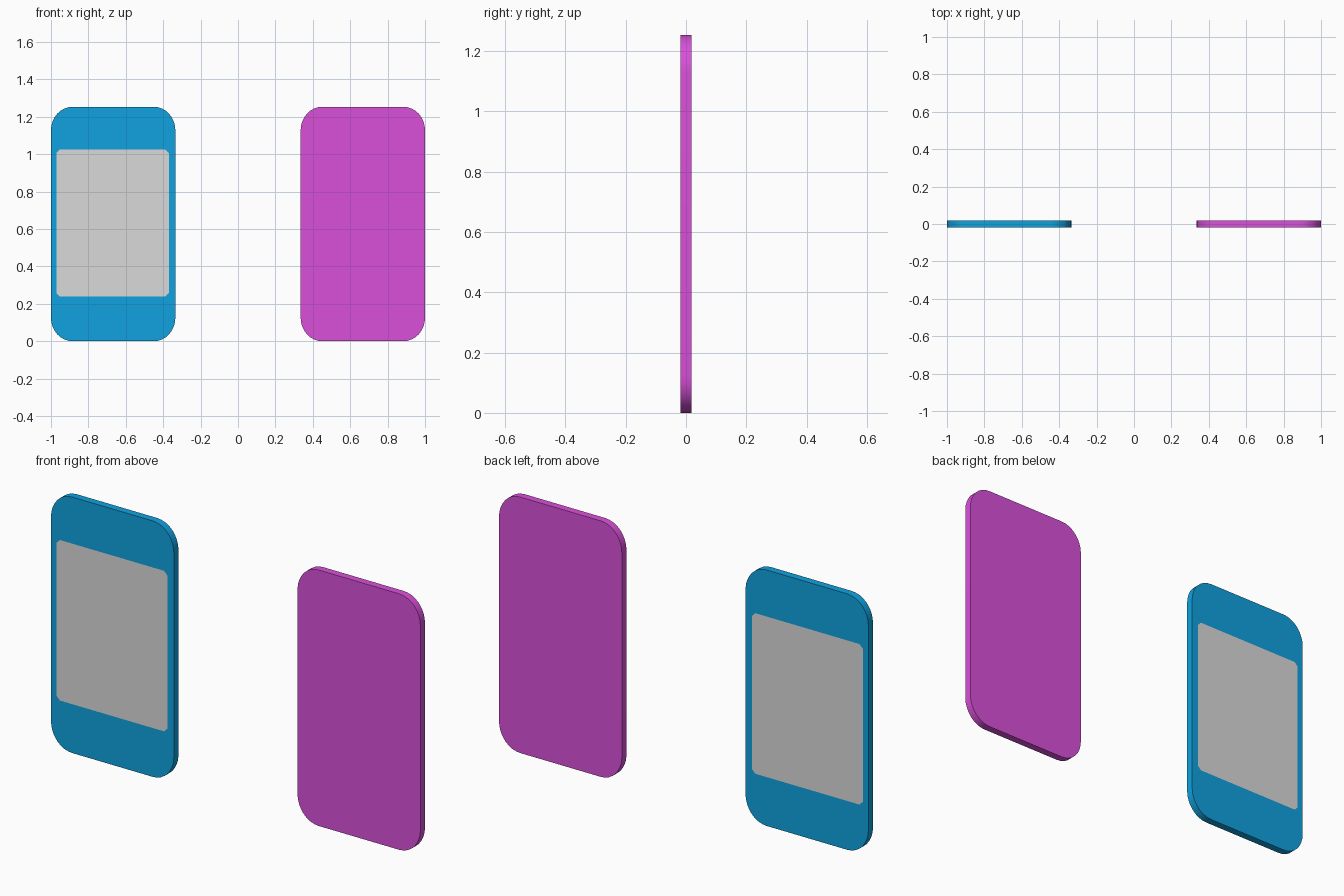
import bpy, bmesh, math
from mathutils import Vector

if "Cube" in bpy.data.objects:
    bpy.data.objects.remove(bpy.data.objects["Cube"])

W, H, T = 0.665, 1.253, 0.036      # slab width, height, thickness
RX, RZ, SEG = 0.115, 0.125, 8      # corner radii and steps


def material(name, rgb):
    m = bpy.data.materials.new(name)
    m.diffuse_color = (*rgb, 1)
    m.use_nodes = True
    m.node_tree.nodes["Principled BSDF"].inputs["Base Color"].default_value = m.diffuse_color
    return m


blue = material("blue", (0.005, 0.36, 0.74))
magenta = material("magenta", (0.70, 0.08, 0.70))
grey = material("light grey", (0.70, 0.70, 0.70))


def rounded_slab(x0):
    """Upright slab with rounded corners, left edge at x0."""
    bm = bmesh.new()
    verts = []
    for q, (cx, cz) in enumerate([(x0 + W - RX, H - RZ), (x0 + RX, H - RZ),
                                  (x0 + RX, RZ), (x0 + W - RX, RZ)]):
        for i in range(SEG + 1):
            a = math.radians(90) * (q + i / SEG)
            verts.append(bm.verts.new((cx + RX * math.cos(a), -T / 2, cz + RZ * math.sin(a))))
    face = bm.faces.new(verts)
    ext = bmesh.ops.extrude_face_region(bm, geom=[face])
    bmesh.ops.translate(bm, vec=(0, T, 0),
                        verts=[g for g in ext["geom"] if isinstance(g, bmesh.types.BMVert)])
    bmesh.ops.recalc_face_normals(bm, faces=bm.faces)
    return bm


def finish(bm, name, mats):
    me = bpy.data.meshes.new(name)
    bm.to_mesh(me)
    bm.free()
    ob = bpy.data.objects.new(name, me)
    bpy.context.collection.objects.link(ob)
    for m in mats:
        me.materials.append(m)
    bpy.ops.object.select_all(action="DESELECT")
    ob.select_set(True)
    bpy.context.view_layer.objects.active = ob
    bpy.ops.object.shade_smooth_by_angle(angle=math.radians(35))


# Blue slab with a grey panel cut into both broad faces
bm = rounded_slab(-1.0)
centre, hx, hz, cut = Vector((-0.67, 0, 0.632)), 0.30, 0.393, 0.018
planes = [((s, 0, 0), hx) for s in (-1, 1)] + [((0, 0, s), hz) for s in (-1, 1)]
planes += [((sx, 0, sz), hx + hz - cut) for sx in (-1, 1) for sz in (-1, 1)]


def in_panel(p):
    return all(Vector(n).dot(p - centre) < d + 1e-4 for n, d in planes)


for n, d in planes:
    n = Vector(n)
    broad = [f for f in bm.faces if abs(f.normal.y) > 0.9]
    geom = broad + list({e for f in broad for e in f.edges}) + list({v for f in broad for v in f.verts})
    bmesh.ops.bisect_plane(bm, geom=geom, plane_co=centre + n * d / n.length_squared, plane_no=n)
for f in bm.faces:
    if abs(f.normal.y) > 0.9 and in_panel(f.calc_center_median()):
        f.material_index = 1
finish(bm, "blue_slab", [blue, grey])

# Plain magenta slab
finish(rounded_slab(1.0 - W), "magenta_slab", [magenta])
